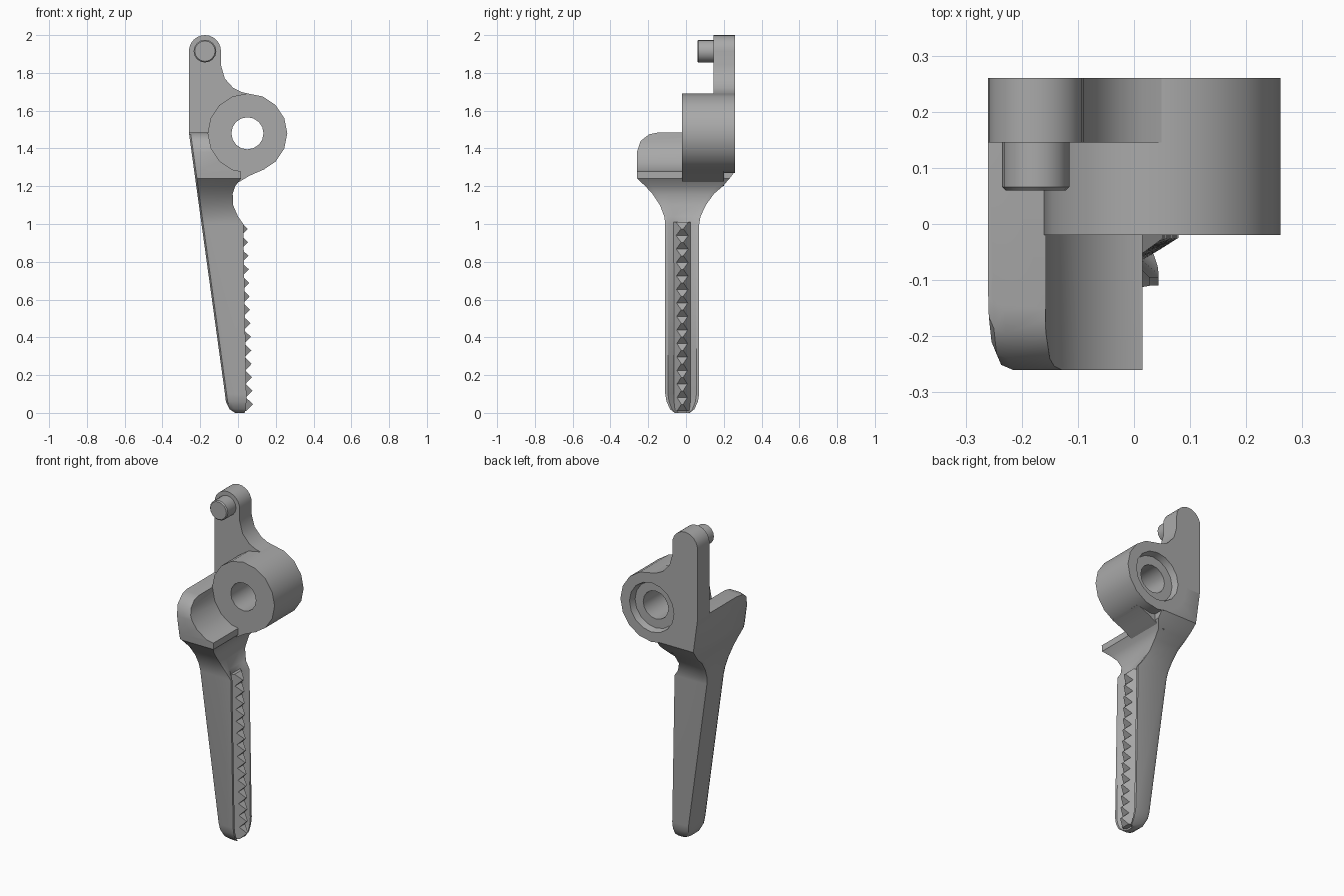
import bpy, bmesh
from math import sin, cos, pi, radians

if "Cube" in bpy.data.objects:
    bpy.data.objects.remove(bpy.data.objects["Cube"])

grey = bpy.data.materials.new("plain grey")
grey.use_nodes = True
grey.diffuse_color = (0.4, 0.4, 0.4, 1)
grey.node_tree.nodes["Principled BSDF"].inputs["Base Color"].default_value = (0.4, 0.4, 0.4, 1)

HUB_X, HUB_Z, HUB_R = 0.05, 1.48, 0.211
MID_Y = -0.02


def loft(name, rings, closed=False):
    """Skin a list of equal rings; cap the ends, or join them when closed."""
    bm = bmesh.new()
    loops = [[bm.verts.new(p) for p in ring] for ring in rings]
    pairs = list(zip(loops, loops[1:]))
    if closed:
        pairs.append((loops[-1], loops[0]))
    else:
        bm.faces.new(loops[0])
        bm.faces.new(loops[-1])
    for a, b in pairs:
        for i in range(len(a)):
            j = (i + 1) % len(a)
            bm.faces.new((a[i], a[j], b[j], b[i]))
    bmesh.ops.recalc_face_normals(bm, faces=bm.faces)
    mesh = bpy.data.meshes.new(name)
    bm.to_mesh(mesh)
    bm.free()
    mesh.materials.append(grey)
    obj = bpy.data.objects.new(name, mesh)
    bpy.context.collection.objects.link(obj)
    return obj


def prism(name, outline, y0, y1):
    return loft(name, [[(x, y, z) for x, z in outline] for y in (y0, y1)])


def circle(cx, cz, r, n, start=0, sweep=2 * pi):
    return [(cx + r * cos(start + sweep * i / n), cz + r * sin(start + sweep * i / n)) for i in range(n)]


def select(obj):
    bpy.ops.object.select_all(action='DESELECT')
    obj.select_set(True)
    bpy.context.view_layer.objects.active = obj


def cut(obj, cutter):
    mod = obj.modifiers.new("cut", 'BOOLEAN')
    mod.operation = 'DIFFERENCE'
    mod.solver = 'EXACT'
    mod.object = cutter
    select(obj)
    bpy.ops.object.modifier_apply(modifier=mod.name)


def smooth(obj, angle=35):
    select(obj)
    bpy.ops.object.shade_smooth_by_angle(angle=radians(angle))


# Hub with through hole and a counterbore at the back
hub_profile = [(0.085, MID_Y), (HUB_R, MID_Y), (HUB_R, 0.26), (0.15, 0.26), (0.14, 0.22), (0.085, 0.22)]
hub = loft("hub", [[(x, y, z) for x, z in circle(HUB_X, HUB_Z, r, 16)] for r, y in hub_profile], closed=True)

hub_cutter = prism("hub_cutter", circle(HUB_X, HUB_Z, HUB_R - 0.003, 16), -0.4, 0.4)
hub_cutter.hide_render = True


# Handle: rounded left edges, twin grooves along the toothed right edge
def section(z, xr, yf, yb, groove=0, r=0.03, rb=0.03, xl=None):
    if xl is None:
        xl = -0.26 + (1.484 - z) * 0.138
    mid = (yf + yb) / 2
    lip = (yb - yf) * 0.08
    valley = (yb - yf) * 0.25
    pts = [(xl, yf + r), (xl + 0.3 * r, yf + 0.3 * r), (xl + r, yf),
           (xr, yf), (xr, yf + lip), (xr - groove, mid - valley),
           (xr - groove, mid + valley), (xr, yb - lip), (xr, yb),
           (xl + rb, yb), (xl + 0.3 * rb, yb - 0.3 * rb), (xl, yb - rb)]
    return [(x, y, z) for x, y in pts]


handle = loft("handle", [
    section(0.0, 0.035, -0.06, 0.02, 0.02, 0.02, 0.02, -0.015),
    section(0.02, 0.042, -0.085, 0.045, 0.025, 0.025, 0.025, -0.045),
    section(0.06, 0.044, -0.103, 0.063, 0.03, xl=-0.064),
    section(0.1, 0.044, -0.11, 0.07, 0.03),
    section(1.0, 0.028, -0.11, 0.07, 0.03),
    section(1.04, 0.0, -0.115, 0.077, 0.01),
    section(1.1, -0.026, -0.138, 0.105),
    section(1.16, -0.028, -0.178, 0.148),
    section(1.2, -0.015, -0.215, 0.195, rb=0.02),
    section(1.24, 0.015, -0.258, 0.23, rb=0.01),
    section(1.28, 0.015, -0.26, 0.26, rb=0.005),
    section(1.38, 0.015, -0.26, 0.26, rb=0.005),
    section(1.44, 0.015, -0.24, 0.26, rb=0.005),
    section(1.475, 0.015, -0.195, 0.26, rb=0.005),
    section(1.484, 0.015, -0.15, 0.26, rb=0.005)])
cut(handle, hub_cutter)

# Fillet web under the hub
web = prism("hub_web", [(0.14, 1.29), (0.06, 1.255), (0.01, 1.225), (-0.05, 1.2), (-0.05, 1.34), (0.1, 1.34)],
            MID_Y, 0.2)
cut(web, hub_cutter)

# Upper arm plate with a round end and a curved neck
arm_outline = ([(-0.26, 1.48)] + circle(-0.175, 1.915, 0.085, 12, pi, -pi)
               + [(-0.09, 1.915), (-0.09, 1.84), (-0.07, 1.77), (-0.025, 1.72),
                  (0.015, 1.7), (0.06, 1.688), (0.05, 1.48)])
arm = prism("upper_arm", arm_outline, 0.145, 0.26)
cut(arm, hub_cutter)
bpy.data.objects.remove(hub_cutter)

# Pin at the end of the arm
pin_rings = [(0.054, 0.06), (0.06, 0.066), (0.06, 0.16)]
pin = loft("pin", [[(x, y, z) for x, z in circle(-0.175, 1.915, r, 16)] for r, y in pin_rings])

# Toothed ridge: alternating peaks and roots on a wedge-shaped rib
TEETH = 14
rings = []
for i in range(2 * TEETH + 1):
    t = i / (2 * TEETH)
    z = 0.01 + t * 1.0
    base = 0.014 - 0.016 * t
    tip = 0.08 - 0.03 * t
    x = tip if i % 2 else tip - 0.036
    half = 0.045 * (tip + 0.008 - x) / (tip + 0.008 - base)
    rings.append([(base - 0.01, MID_Y - 0.045, z), (base, MID_Y - 0.045, z), (x, MID_Y - half, z),
                  (x, MID_Y + half, z), (base, MID_Y + 0.045, z), (base - 0.01, MID_Y + 0.045, z)])
loft("tooth_rack", rings)

for part in (hub, handle, web, arm, pin):
    smooth(part)
